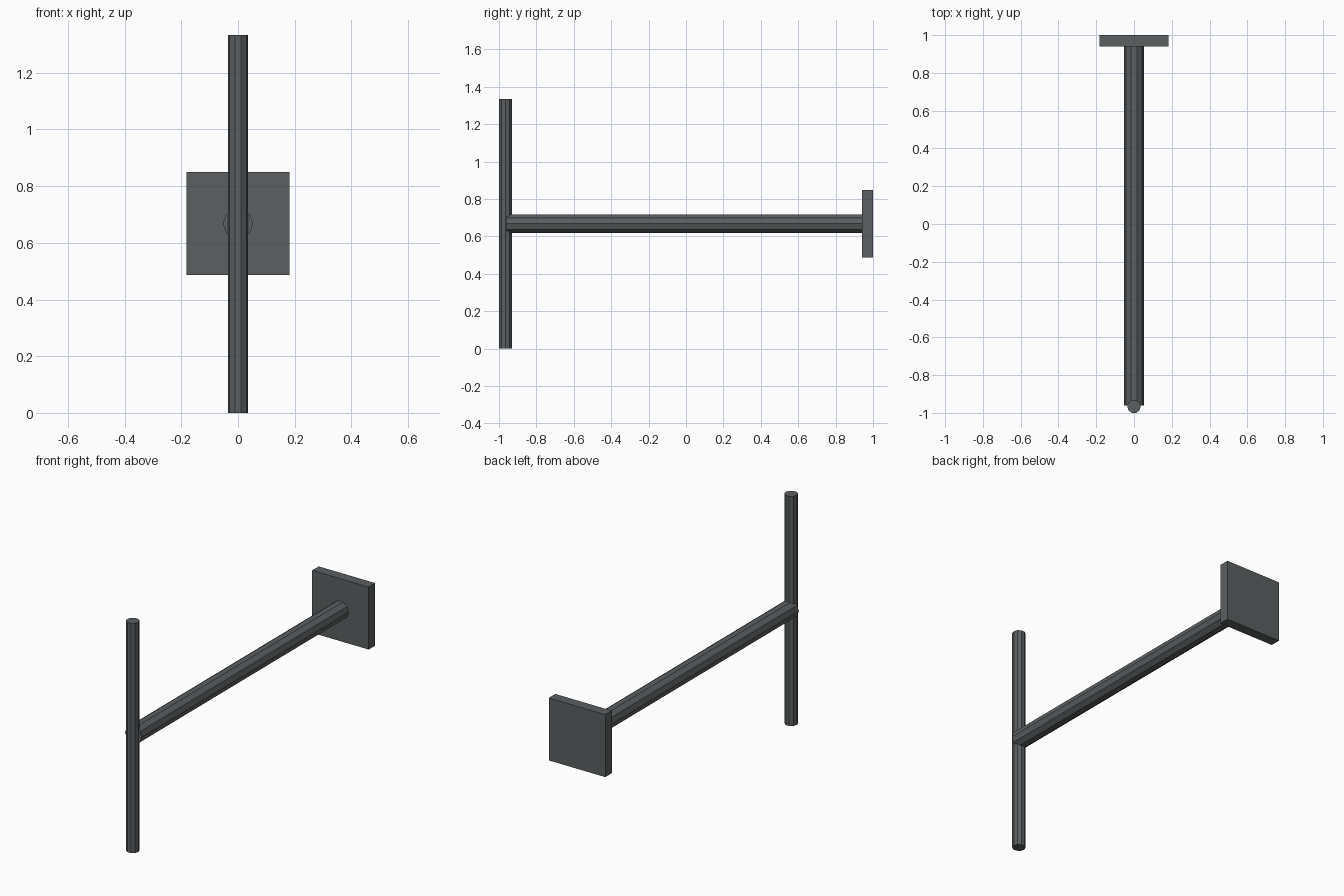
import bpy, math
from mathutils import Matrix

if "Cube" in bpy.data.objects:
    bpy.data.objects.remove(bpy.data.objects["Cube"])

steel = bpy.data.materials.new("dark grey metal")
steel.diffuse_color = (0.105, 0.115, 0.12, 1)
steel.use_nodes = True
steel.node_tree.nodes["Principled BSDF"].inputs["Base Color"].default_value = steel.diffuse_color


def finish(name):
    ob = bpy.context.object
    ob.name = name
    ob.data.materials.append(steel)
    return ob


def rod(name, radius, length, centre, along_y=False):
    """Ten-sided rod with corners on the +x and -x sides."""
    bpy.ops.mesh.primitive_cylinder_add(vertices=10, radius=radius, depth=length)
    ob = finish(name)
    ob.data.transform(Matrix.Rotation(math.pi / 2, 4, 'Z'))
    if along_y:
        ob.data.transform(Matrix.Rotation(math.pi / 2, 4, 'X'))
    ob.location = centre


MID = 0.668

# upright handle at the front
rod("upright_rod", 0.036, 1.334, (0, -0.9658, 0.667))
# long horizontal arm, from inside the upright to the plate
rod("horizontal_arm", 0.053, 1.90, (0, -0.01, MID), along_y=True)

# square mounting plate at the back
bpy.ops.mesh.primitive_cube_add(size=1, location=(0, 0.97, MID))
plate = finish("mounting_plate")
plate.data.transform(Matrix.Diagonal((0.363, 0.06, 0.363, 1)))
